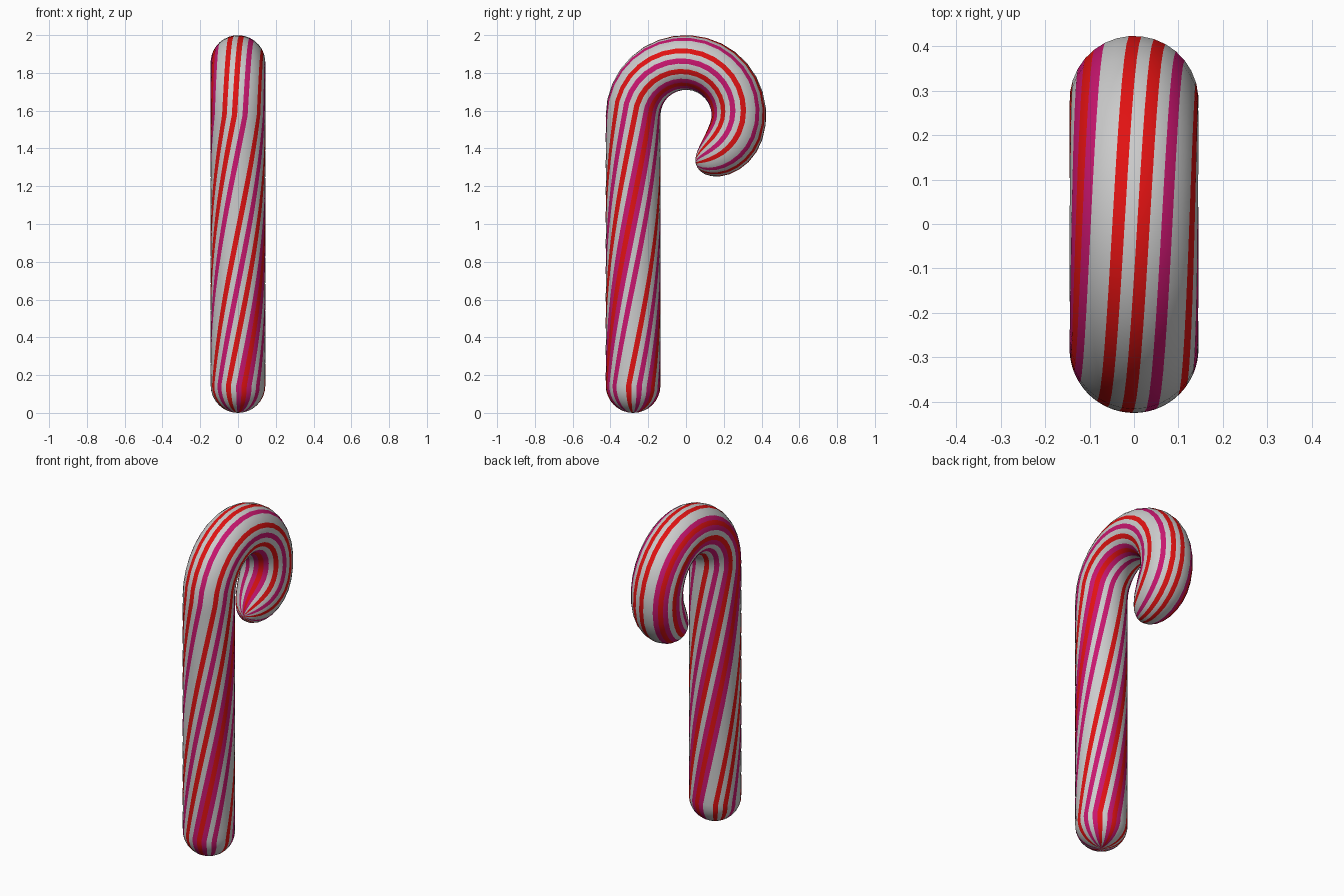
import bpy, bmesh
from math import sin, cos, pi, radians, sqrt

if "Cube" in bpy.data.objects:
    bpy.data.objects.remove(bpy.data.objects["Cube"])

R_TUBE, R_ARC, Z_ARC, SIDES = 0.145, 0.28, 1.575, 32
TIP, TAPER = 258.6, 198.0          # hook end angle and start of its rounding
SHAFT_TWIST = 80.0                 # degrees per unit of height


def material(name, rgb):
    m = bpy.data.materials.new(name)
    m.diffuse_color = (*rgb, 1)
    m.use_nodes = True
    m.node_tree.nodes["Principled BSDF"].inputs["Base Color"].default_value = m.diffuse_color
    return m


mats = [material("white_sugar", (0.8, 0.8, 0.8)),
        material("red_stripe", (0.75, 0.006, 0.006)),
        material("pink_stripe", (0.58, 0.008, 0.16))]

# Stripe colour of each lengthwise column (W white, R red, M pink)
PATTERN = "RWRWMWWRWMWRWMRMWMWWRWMWMRWMRMWW"


def arc_point(a):
    """Centre (y, z) and outward direction on the hook at angle a."""
    over = max(0, (a - 180) / (TIP - 180))
    r = R_ARC - 0.021 * over ** 2
    t = radians(a)
    return (-r * cos(t), Z_ARC + r * sin(t)), (-cos(t), sin(t))


# Rings along the cane: centre, outward direction, radius, twist
rings = []
for k in range(1, 9):              # rounded foot
    t = k / 8 * pi / 2
    z = R_TUBE * (1 - cos(t))
    rings.append(((-R_ARC, z), (-1, 0), R_TUBE * sin(t),
                  SHAFT_TWIST * (R_TUBE - Z_ARC)))
for k in range(1, 29):             # straight shaft
    z = R_TUBE + (Z_ARC - R_TUBE) * k / 28
    rings.append(((-R_ARC, z), (-1, 0), R_TUBE, SHAFT_TWIST * (z - Z_ARC)))
for k in range(1, 18):             # hook
    a = TAPER * k / 17
    rings.append((*arc_point(a), R_TUBE, a * 32 / 180))
for k in range(1, 10):             # tapering hook end
    u = sin(k / 10 * pi / 2)
    a = TAPER + (TIP - TAPER) * u
    rings.append((*arc_point(a), R_TUBE * sqrt(1 - u * u), a * 32 / 180))

bm = bmesh.new()
loops = []
for (y, z), (oy, oz), r, twist in rings:
    loop = []
    for i in range(SIDES):
        p = radians((i - 0.5) * 360 / SIDES - 30 + twist)
        loop.append(bm.verts.new((r * sin(p), y + oy * r * cos(p), z + oz * r * cos(p))))
    loops.append(loop)
foot = bm.verts.new((0, -R_ARC, 0))
(ty, tz), _ = arc_point(TIP)
tip = bm.verts.new((0, ty, tz))

for i in range(SIDES):
    j = (i + 1) % SIDES
    faces = [bm.faces.new((foot, loops[0][j], loops[0][i])),
             bm.faces.new((tip, loops[-1][i], loops[-1][j]))]
    for a, b in zip(loops, loops[1:]):
        faces.append(bm.faces.new((a[i], a[j], b[j], b[i])))
    for f in faces:
        f.material_index = "WRM".index(PATTERN[i])
        f.smooth = True

bmesh.ops.recalc_face_normals(bm, faces=bm.faces[:])
mesh = bpy.data.meshes.new("candy_cane")
bm.to_mesh(mesh)
bm.free()
for m in mats:
    mesh.materials.append(m)
bpy.context.collection.objects.link(bpy.data.objects.new("candy_cane", mesh))
